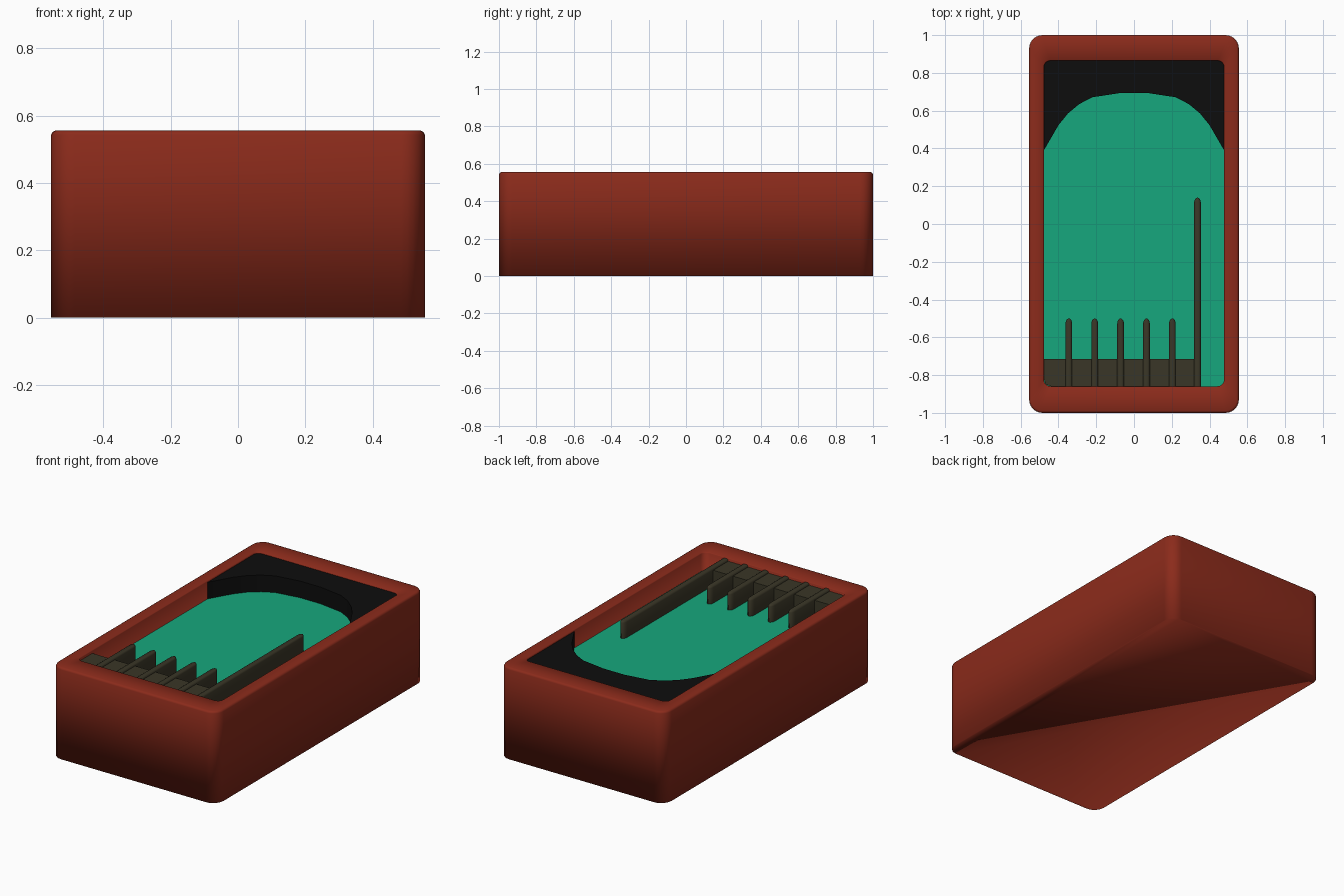
import bpy, bmesh, math

if "Cube" in bpy.data.objects:
    bpy.data.objects.remove(bpy.data.objects["Cube"])


def material(name, rgb):
    m = bpy.data.materials.new(name)
    m.diffuse_color = (*rgb, 1)
    m.use_nodes = True
    m.node_tree.nodes["Principled BSDF"].inputs["Base Color"].default_value = m.diffuse_color
    return m


RED = material("red", (0.26, 0.024, 0.011))
GREEN = material("green", (0.008, 0.39, 0.205))
DARK = material("dark_olive", (0.042, 0.037, 0.020))
BLACK = material("black", (0.004, 0.004, 0.004))


def finish(name, bm, mat, angle=None):
    bmesh.ops.recalc_face_normals(bm, faces=bm.faces)
    me = bpy.data.meshes.new(name)
    bm.to_mesh(me)
    bm.free()
    me.materials.append(mat)
    ob = bpy.data.objects.new(name, me)
    bpy.context.collection.objects.link(ob)
    if angle:
        bpy.ops.object.select_all(action='DESELECT')
        ob.select_set(True)
        bpy.context.view_layer.objects.active = ob
        bpy.ops.object.shade_smooth_by_angle(angle=math.radians(angle))
    return ob


def rounded_rect(hx, hy, r, cy=0, seg=6):
    pts = []
    for k, (sx, sy) in enumerate([(1, 1), (-1, 1), (-1, -1), (1, -1)]):
        for i in range(seg + 1):
            a = math.pi / 2 * (k + i / seg)
            pts.append((sx * (hx - r) + r * math.cos(a),
                        cy + sy * (hy - r) + r * math.sin(a)))
    return pts


def loft(name, rings, mat, angle=None):
    """Skin a stack of (outline, z) rings and cap both ends."""
    bm = bmesh.new()
    loops = [[bm.verts.new((x, y, z)) for x, y in pts] for pts, z in rings]
    for a, b in zip(loops, loops[1:]):
        for i in range(len(a)):
            j = (i + 1) % len(a)
            bm.faces.new((a[i], a[j], b[j], b[i]))
    bm.faces.new(loops[0])
    bm.faces.new(loops[-1])
    return finish(name, bm, mat, angle)


# Outer case: rounded tub with a softened rim and a shallow cavity
IN_X, IN_Y, IN_CY, TOP, FLOOR = 0.477, 0.862, 0.003, 0.555, 0.445
outer = [(0, 0), (0, 0.543), (0.004, 0.551), (0.012, TOP)]
rings = [(rounded_rect(0.555 - d, 1 - d, 0.07 - d), z) for d, z in outer]
for d, z in [(-0.004, TOP), (0, 0.551), (0, 0.43)]:
    rings.append((rounded_rect(IN_X - d, IN_Y - d, 0.035, IN_CY), z))
case = loft("case", rings, RED, 89.9)
case.data.shade_smooth()
if "sharp_edge" in case.data.attributes:
    case.data.attributes.remove(case.data.attributes["sharp_edge"])

# Green playing surface
board = rounded_rect(IN_X, IN_Y, 0.035, IN_CY)
loft("playing_board", [(board, 0.425), (board, FLOOR)], GREEN)

# Black arched block filling the back end
half_arc = [(0.477, 0.39), (0.40, 0.523), (0.35, 0.585), (0.29, 0.635),
            (0.22, 0.671), (0.07, 0.694)]
arc = half_arc + [(-x, y) for x, y in reversed(half_arc)]
back = [p for p in board if p[1] > 0.5]
arch = arc + back[::-1]
loft("back_arch", [(arch, 0.435), (arch, 0.546)], BLACK, 40)


# Front tray and the thin fences standing on the board
def fence(name, x, y_end, w=0.018):
    def outline(d):
        r = w - d
        pts = [(x - r, -0.859), (x + r, -0.859)]
        return pts + [(x + r * math.cos(a), y_end - 0.03 + (0.03 - d) * math.sin(a))
                      for a in (math.pi * i / 8 for i in range(9))]
    return loft(name, [(outline(0), 0.435), (outline(0), 0.540),
                       (outline(0.004), 0.547), (outline(0.010), 0.550)], DARK, 35)


tray = [(-0.477, -0.715), (-0.477, -0.82), (-0.467, -0.849), (-0.44, -0.859),
        (0.335, -0.859), (0.335, -0.715)]
loft("front_tray", [(tray, 0.435), (tray, 0.537)], DARK)

for i in range(5):
    fence(f"divider_{i + 1}", -0.345 + 0.137 * i, -0.5)
fence("launch_lane_rail", 0.336, 0.14)
